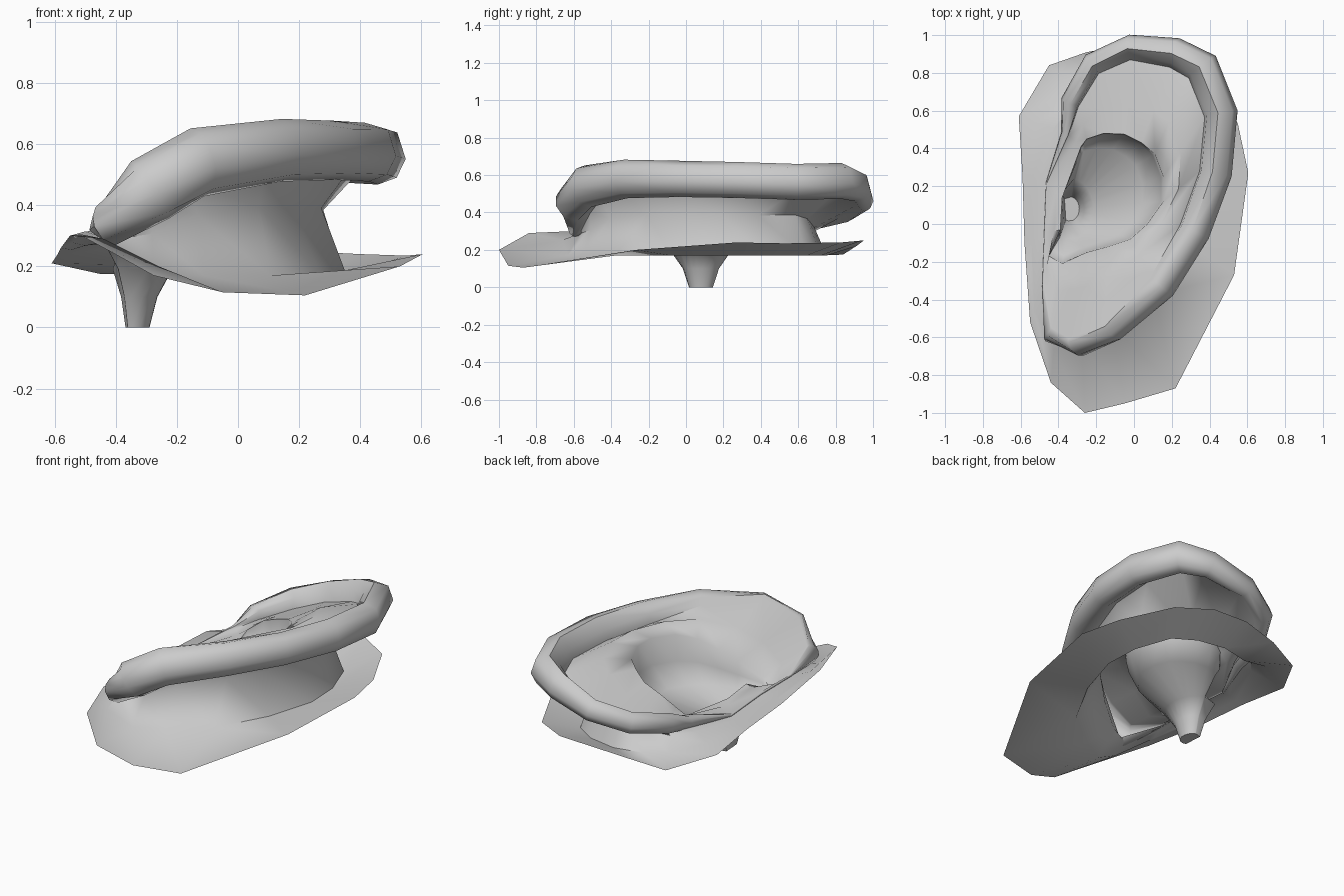
import bpy, bmesh, math
from mathutils import Vector as V

if "Cube" in bpy.data.objects:
    bpy.data.objects.remove(bpy.data.objects["Cube"])

# Key curves, 16 stations clockwise from the root of the helix
SHEET = [(-.61, .57, .21), (-.45, .84, .175), (-.25, .91, .22), (-.02, .95, .25),
         (.2, .94, .25), (.4, .83, .24), (.55, .53, .235), (.605, .27, .24),
         (.53, -.27, .2), (.22, -.87, .105), (-.05, -.95, .115), (-.26, -1, .2),
         (-.44, -.84, .29), (-.55, -.52, .3), (-.58, -.1, .26), (-.59, .25, .24)]
RIM = [(-.35, .48, .31), (-.335, .65, .36), (-.22, .855, .41), (-.02, .945, .47),
       (.22, .915, .54), (.365, .84, .57), (.465, .59, .565), (.435, .27, .575),
       (.32, -.04, .58), (.14, -.32, .58), (-.13, -.53, .54), (-.29, -.6, .45),
       (-.42, -.58, .34), (-.48, -.33, .32), (-.47, -.05, .31), (-.46, .22, .28)]
BOWL = [(-.28, .41, .3), (-.25, .45, .36), (-.16, .48, .43), (-.05, .475, .47),
        (.04, .43, .51), (.11, .37, .53), (.155, .25, .55), (.155, .12, .55),
        (.07, 0, .55), (-.02, -.08, .52), (-.14, -.12, .47), (-.25, -.15, .42),
        (-.38, -.21, .33), (-.45, -.17, .29), (-.39, -.03, .36), (-.38, .14, .33)]
RADIUS = [.035, .052, .055, .058, .072, .085, .085, .085,
          .085, .09, .1, .1, .065, .006, .006, .006]
# Per station: clearance from the head, curl of the rim, reach of the back wall, ridge lift
CLEAR = [0, .5, 1, 1, 1, 1, 1, 1, 1, 1, 1, 1, .4, 0, 0, 0]
CURL = [.2, .8, 1, 1, 1, 1, 1, 1, .9, .6, .15, 0, 0, 0, 0, 0]
REACH = [.45, .45, .45, .45, .45, .45, .4, .42, .45, .55, .7, .8, .6, .45, .45, .45]
RIDGE = [0, -.02, -.03, -.03, -.01, .02, .03, .03, .03, .02, 0, 0, 0, 0, 0, 0]
N = 16
CANAL = V((-.34, .08, 0))


def canal_point(b, r, z):
    d = V((b.x - CANAL.x, b.y - CANAL.y, 0)).normalized()
    return V((CANAL.x + d.x * r * .9, CANAL.y + d.y * r * 1.15, z))


def profile(i):
    """Cross-section from the sheet edge, up the back, over the rim, into the canal."""
    s, r, b = V(SHEET[i]), V(RIM[i]), V(BOWL[i])
    t = (V(RIM[(i + 1) % N]) - V(RIM[i - 1])).normalized()
    up = V((0, 0, 1))
    up = (up - t * up.dot(t)).normalized()
    out = up.cross(t)
    # back wall
    neck = b.lerp(r, REACH[i])
    neck.z = r.z * .68
    base = neck.lerp(s, .25)
    base.z = .17
    neck = r.lerp(s, .3).lerp(neck, CLEAR[i])
    base = r.lerp(s, .65).lerp(base, CLEAR[i])
    pts = [s, base, neck]
    # rolled rim, leaning slightly outwards
    end = 80 + 80 * CURL[i]
    for a in [-145, -95, -50, -8] + [-8 + (end + 8) * k / 3 for k in (1, 2, 3)]:
        a = math.radians(a)
        pts.append(r + out * (RADIUS[i] * math.cos(a)) + up * (RADIUS[i] * 1.15 * math.sin(a)))
    # groove, inner ridge and bowl
    inner = pts[-1]
    g, ridge = inner.lerp(b, .05), inner.lerp(b, .6)
    g.z -= .06 * CURL[i]
    ridge.z += RIDGE[i]
    wall = b.lerp(canal_point(b, .12, b.z), .03)
    wall.z = b.z - .55 * (b.z - .26)
    floor = b.lerp(canal_point(b, .12, 0), .28)
    floor.z = .265
    pts += [g, ridge, b, wall, floor]
    # ear canal
    pts += [canal_point(b, .14, .19), canal_point(b, .085, .1), canal_point(b, .056, 0)]
    return pts


bm = bmesh.new()
cols = [[bm.verts.new(p) for p in profile(i)] for i in range(N)]
for i in range(N):
    a, b = cols[i], cols[(i + 1) % N]
    for k in range(len(a) - 1):
        bm.faces.new((a[k], a[k + 1], b[k + 1], b[k]))
bm.faces.new([c[-1] for c in reversed(cols)])
mesh = bpy.data.meshes.new("ear")
bm.to_mesh(mesh)
bm.free()
ear = bpy.data.objects.new("ear", mesh)
bpy.context.collection.objects.link(ear)
bpy.context.view_layer.objects.active = ear
ear.select_set(True)
bpy.ops.object.shade_smooth_by_angle(angle=math.radians(60))
